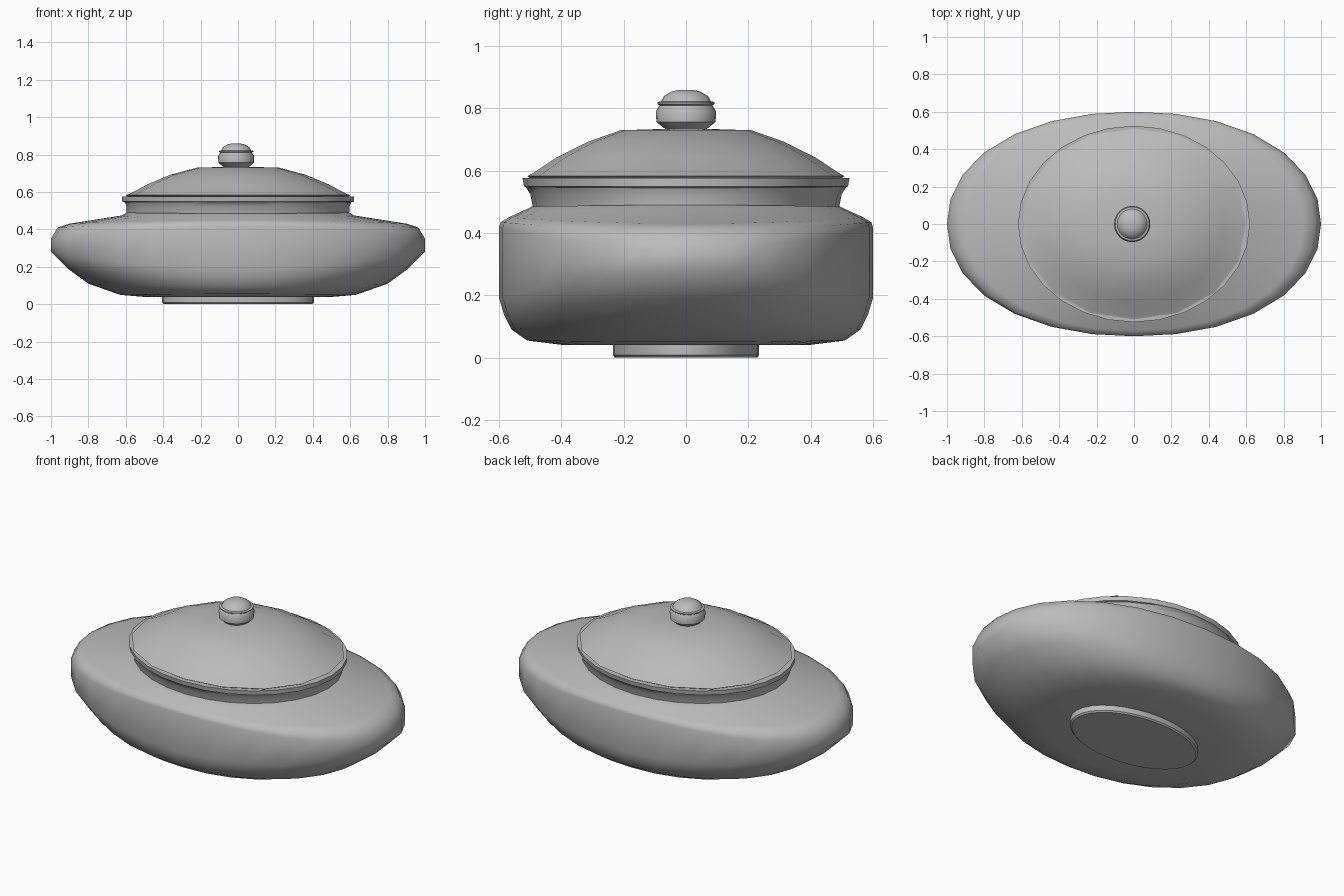
import bpy, bmesh
from math import sin, cos, pi, radians

cube = bpy.data.objects.get("Cube")
if cube:
    bpy.data.objects.remove(cube)

grey = bpy.data.materials.new("warm grey glaze")
grey.use_nodes = True
COLOR = (0.5, 0.5, 0.5, 1)
grey.diffuse_color = COLOR
grey.node_tree.nodes["Principled BSDF"].inputs["Base Color"].default_value = COLOR


def oval_lathe(name, rings, sides, power=2.0, center_x=0.0, angle=35):
    """Rings are (x radius, height at x ends, y radius, height at y sides)."""
    bm = bmesh.new()
    loops = []
    for rx, zx, ry, zy in rings:
        loop = []
        for i in range(sides):
            a = 2 * pi * i / sides
            c, s = cos(a), sin(a)
            k = (abs(c) ** power + abs(s) ** power) ** (-1 / power)
            z = zx + (zy - zx) * s * s
            loop.append(bm.verts.new((center_x + rx * c * k, ry * s * k, z)))
        loops.append(loop)
    for low, high in zip(loops, loops[1:]):
        for i in range(sides):
            j = (i + 1) % sides
            bm.faces.new((low[i], low[j], high[j], high[i]))
    bm.faces.new(loops[0][::-1])
    bm.faces.new(loops[-1])
    bmesh.ops.recalc_face_normals(bm, faces=bm.faces)
    mesh = bpy.data.meshes.new(name)
    bm.to_mesh(mesh)
    bm.free()
    mesh.materials.append(grey)
    obj = bpy.data.objects.new(name, mesh)
    bpy.context.collection.objects.link(obj)
    bpy.ops.object.select_all(action='DESELECT')
    obj.select_set(True)
    bpy.context.view_layer.objects.active = obj
    bpy.ops.object.shade_smooth_by_angle(angle=radians(angle))
    return obj


# Wide bowl, whose belly is fuller along the long sides
oval_lathe("bowl", [
    (.51, .04, .39, .04), (.63, .05, .51, .055), (.80, .11, .56, .09),
    (.91, .19, .585, .14), (1.0, .28, .6, .19), (1.0, .35, .6, .42),
    (.965, .41, .595, .435), (.905, .43, .57, .45), (.62, .475, .515, .475),
    (.595, .49, .495, .485)], 28, 2.15, angle=50)

# Neck and flared rim
oval_lathe("neck", [
    (.595, .48, .49, .475), (.595, .52, .50, .525), (.605, .545, .515, .548),
    (.62, .55, .52, .55), (.62, .576, .525, .576), (.57, .576, .48, .576)], 28)

# Domed lid with a small lip
oval_lathe("lid", [
    (.58, .57, .49, .57), (.60, .583, .51, .583), (.58, .59, .495, .59),
    (.48, .643, .415, .643), (.36, .693, .315, .693), (.22, .73, .21, .73),
    (.05, .735, .05, .735)], 16, 2.1, angle=50)

# Round knob, collar and cap
def round_part(name, profile):
    oval_lathe(name, [(r, z, r, z) for r, z in profile], 24, center_x=-.01)


round_part("knob", [(.06, .73), (.075, .74), (.095, .757), (.097, .79), (.085, .81)])
round_part("knob_collar", [(.085, .81), (.092, .815), (.092, .82), (.08, .823)])
round_part("knob_cap", [(.082, .82), (.07, .84), (.045, .855), (.02, .86)])

# Oval foot under the bowl
oval_lathe("foot", [
    (.395, 0, .228, 0), (.405, .008, .235, .008), (.405, .045, .235, .045)], 32)
